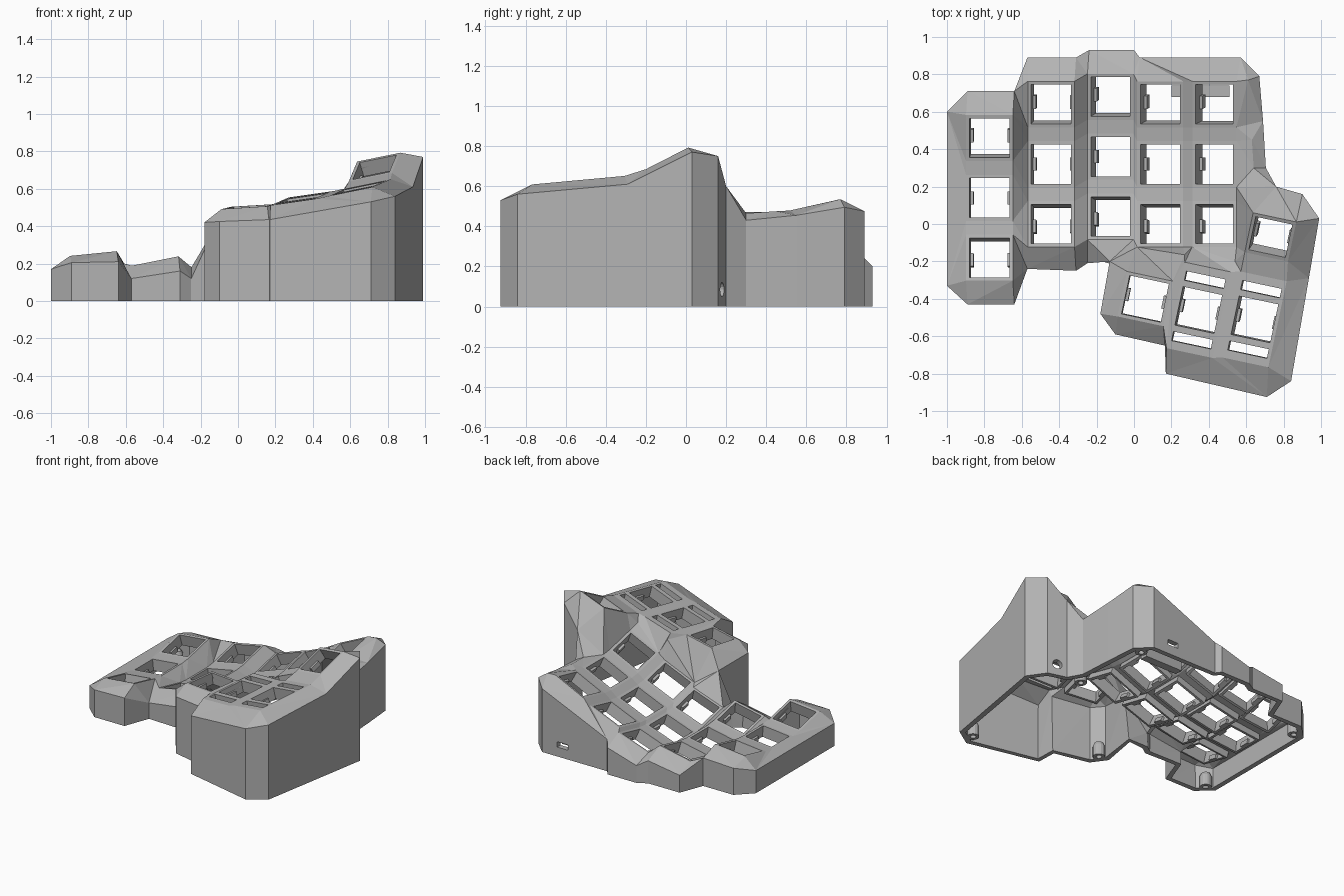
import bpy, bmesh, math
from mathutils import Vector
from mathutils.geometry import delaunay_2d_cdt

if "Cube" in bpy.data.objects:
    bpy.data.objects.remove(bpy.data.objects["Cube"])

grey = bpy.data.materials.new("matte grey plastic")
grey.use_nodes = True
grey.diffuse_color = (0.45, 0.45, 0.45, 1)
grey.node_tree.nodes["Principled BSDF"].inputs["Base Color"].default_value = (0.45, 0.45, 0.45, 1)


def make_object(name, bm):
    mesh = bpy.data.meshes.new(name)
    bm.to_mesh(mesh)
    bm.free()
    mesh.materials.append(grey)
    obj = bpy.data.objects.new(name, mesh)
    bpy.context.scene.collection.objects.link(obj)
    return obj


class Key:
    """A tilted switch seat with a hole; u and v run along its own plan axes."""

    def __init__(self, x, y, z, slope_x, slope_y, turn=0, hole=(0.107, 0.105), length=0, slots=False):
        c, s = math.cos(turn), math.sin(turn)
        self.o = Vector((x, y, z))
        self.ux, self.uy = Vector((c, s, slope_x)), Vector((-s, c, slope_y))
        self.n = self.ux.cross(self.uy).normalized()
        self.hole, self.slots = hole, slots
        self.plate = (hole[0] + 0.018, length or hole[1] + 0.018)

    def at(self, u, v, depth=0):
        return self.o + u * self.ux + v * self.uy - depth * self.n

    def rect(self, hu, hv, shift=0):
        return [self.at(a * hu, b * hv + shift) for a, b in ((-1, -1), (1, -1), (1, 1), (-1, 1))]

    def openings(self):
        loops = [self.rect(*self.hole)]
        if self.slots:
            loops += [self.rect(self.hole[0], 0.025, side * 0.165) for side in (-1, 1)]
        return loops

    def box(self, bm, u0, u1, v0, v1, d0, d1):
        v = [bm.verts.new(self.at(a, b, d)) for d in (d1, d0)
             for a, b in ((u0, v0), (u1, v0), (u1, v1), (u0, v1))]
        bm.faces.new(v[3::-1])
        bm.faces.new(v[4:])
        for i in range(4):
            j = (i + 1) % 4
            bm.faces.new((v[i], v[j], v[j + 4], v[i + 4]))


# Finger columns: x, middle y, middle z, sideways slope, hole half width
columns = [(-0.773, 0.14, 0.19, 0.1, 0.107), (-0.443, 0.32, 0.15, 0.2, 0.107),
           (-0.126, 0.36, 0.16, 0.35, 0.105), (0.14, 0.32, 0.27, 0.42, 0.105),
           (0.43, 0.32, 0.415, 0.47, 0.1)]
pitch, bowl = 0.32, 0.35
keys = [Key(x, y + r * pitch, z + bowl * (r * pitch) ** 2, sx, 2 * bowl * r * pitch, hole=(hw, 0.105))
        for x, y, z, sx, hw in columns for r in (-1, 0, 1)]

# Thumb keys
turn = math.radians(-12)
keys += [Key(0.06, -0.40, 0.505, 0.06, 0.05, turn),
         Key(0.345, -0.46, 0.55, 0.14, 0.09, turn, length=0.235, slots=True),
         Key(0.645, -0.51, 0.605, 0.2, 0.09, turn, length=0.235, slots=True),
         Key(0.73, -0.07, 0.715, 0.2, 0.5, turn, hole=(0.1, 0.09))]

# Top edge of the walls, clockwise from the back left
outline = [(-1, 0.6, 0.17), (-0.89, 0.71, 0.2), (-0.64, 0.71, 0.21), (-0.57, 0.89, 0.13),
           (-0.31, 0.89, 0.17), (-0.24, 0.93, 0.13), (0, 0.93, 0.2), (0.03, 0.89, 0.24),
           (0.57, 0.89, 0.475), (0.67, 0.79, 0.495), (0.69, 0.55, 0.455), (0.705, 0.3, 0.43),
           (0.76, 0.2, 0.6), (0.9, 0.16, 0.75), (0.99, 0.03, 0.77), (0.935, -0.29, 0.61),
           (0.84, -0.84, 0.56), (0.71, -0.925, 0.53), (0.17, -0.8, 0.435), (0.165, -0.65, 0.435),
           (-0.1, -0.59, 0.425), (-0.18, -0.48, 0.42), (-0.13, -0.2, 0.38), (-0.25, -0.21, 0.12),
           (-0.31, -0.25, 0.16), (-0.57, -0.24, 0.12), (-0.64, -0.43, 0.21), (-0.89, -0.43, 0.205),
           (-1, -0.33, 0.17)]
outline = [Vector(p) for p in reversed(outline)]
ridge = [Vector(p) for p in ((0.61, 0.77, 0.535), (0.63, 0.45, 0.475), (0.64, 0.3, 0.465),
                             (0.27, -0.165, 0.52), (0.54, -0.2, 0.56))]


def inside(p, loop):
    hit = False
    for a, b in zip(loop, loop[1:] + loop[:1]):
        if (a.y > p.y) != (b.y > p.y) and p.x < a.x + (p.y - a.y) * (b.x - a.x) / (b.y - a.y):
            hit = not hit
    return hit


def skin(bm, border, holes, seams, loose, place):
    """Triangulate a bordered sheet with holes, then place it in space."""
    pts, edges = [], []
    for loop in [border] + holes + seams:
        k, n = len(pts), len(loop)
        pts += loop
        edges += [(k + i, k + (i + 1) % n) for i in range(n)]
    pts += loose
    flat = [Vector((p.x, p.y)) for p in pts]
    out, _, tris, source, _, _ = delaunay_2d_cdt(flat, edges, [], 0, 1e-5)
    verts = []
    for p, src in zip(out, source):
        i = src[0] if src else min(range(len(flat)), key=lambda j: (flat[j] - p).length)
        verts.append(bm.verts.new(place(p, pts[i])))
    for tri in tris:
        a, b, c = (out[i] for i in tri)
        mid = (a + b + c) / 3
        if not inside(mid, border) or any(inside(mid, h) for h in holes):
            continue
        ccw = (b - a).cross(c - a) > 0
        bm.faces.new([verts[i] for i in (tri if ccw else reversed(tri))])


# Case: top skin, then one wall panel per outline edge
bm = bmesh.new()
skin(bm, outline, [h for k in keys for h in k.openings()], [k.rect(*k.plate) for k in keys],
     ridge, lambda p, src: Vector((p.x, p.y, src.z)))
for p, q in zip(outline, outline[1:] + outline[:1]):
    along = Vector((q.x - p.x, q.y - p.y, 0))
    length = along.length
    along.normalize()
    border = [Vector(c) for c in ((0, 0), (length, 0), (length, q.z), (0, p.z))]
    holes = []
    if p.y > 0.88 and q.y > 0.88 and length > 0.5:      # cable slot at the back
        holes = [[Vector((p.x - 0.4 + a * 0.045, 0.09 + b * 0.02))
                  for a, b in ((-1, -1), (1, -1), (1, 1), (-1, 1))]]
    elif p.x > 0.85 and 0.7 < q.x < 0.8 and p.y > 0:    # round socket beside the thumb
        holes = [[Vector((length / 2 + 0.035 * math.cos(i * math.tau / 16),
                          0.085 + 0.035 * math.sin(i * math.tau / 16))) for i in range(16)]]
    skin(bm, border, holes, [], [], lambda c, src, p=p, along=along:
         Vector((p.x, p.y, 0)) + along * c.x + Vector((0, 0, c.y)))
bmesh.ops.remove_doubles(bm, verts=bm.verts, dist=0.0005)
case = make_object("case", bm)
shell = case.modifiers.new("thickness", "SOLIDIFY")
shell.thickness = 0.04
shell.offset = -1

# Switch sockets under the holes, with small clips reaching inwards
bm = bmesh.new()
for k in keys:
    (hu, hv), rim = k.hole, 0.018
    for side in (-1, 1):
        u = sorted((side * hu, side * (hu + rim)))
        v = sorted((side * hv, side * (hv + rim)))
        k.box(bm, u[0], u[1], -hv - rim, hv + rim, 0.03, 0.085)
        k.box(bm, -hu, hu, v[0], v[1], 0.03, 0.085)
        clip = sorted((side * hu, side * (hu - 0.016)))
        k.box(bm, clip[0], clip[1], -0.035, 0.035, 0.05, 0.085)
make_object("switch_sockets", bm)

# Screw posts at the corners: a hollow turned profile with a domed top
bm = bmesh.new()
profile = [(0, 0.07), (0.02, 0.07), (0.02, 0), (0.042, 0), (0.042, 0.08), (0.03, 0.105), (0, 0.115)]
for x, y in ((-0.92, 0.59), (-0.92, -0.34), (-0.1, -0.49), (0.73, -0.83), (0.64, 0.2), (0.59, 0.78)):
    rings = [[bm.verts.new((x + r * math.cos(i * math.tau / 16), y + r * math.sin(i * math.tau / 16), z))
              for i in range(16)] for r, z in profile]
    for a, b in zip(rings, rings[1:]):
        for i in range(16):
            j = (i + 1) % 16
            bm.faces.new((a[i], a[j], b[j], b[i]))
bmesh.ops.remove_doubles(bm, verts=bm.verts, dist=0.0005)
bmesh.ops.recalc_face_normals(bm, faces=bm.faces)
make_object("screw_posts", bm)

# Stop block behind the cable slot
bm = bmesh.new()
Key(0.355, 0.71, 0.14, 0, 0).box(bm, -0.155, 0.155, -0.03, 0.03, 0, 0.12)
make_object("board_holder", bm)
